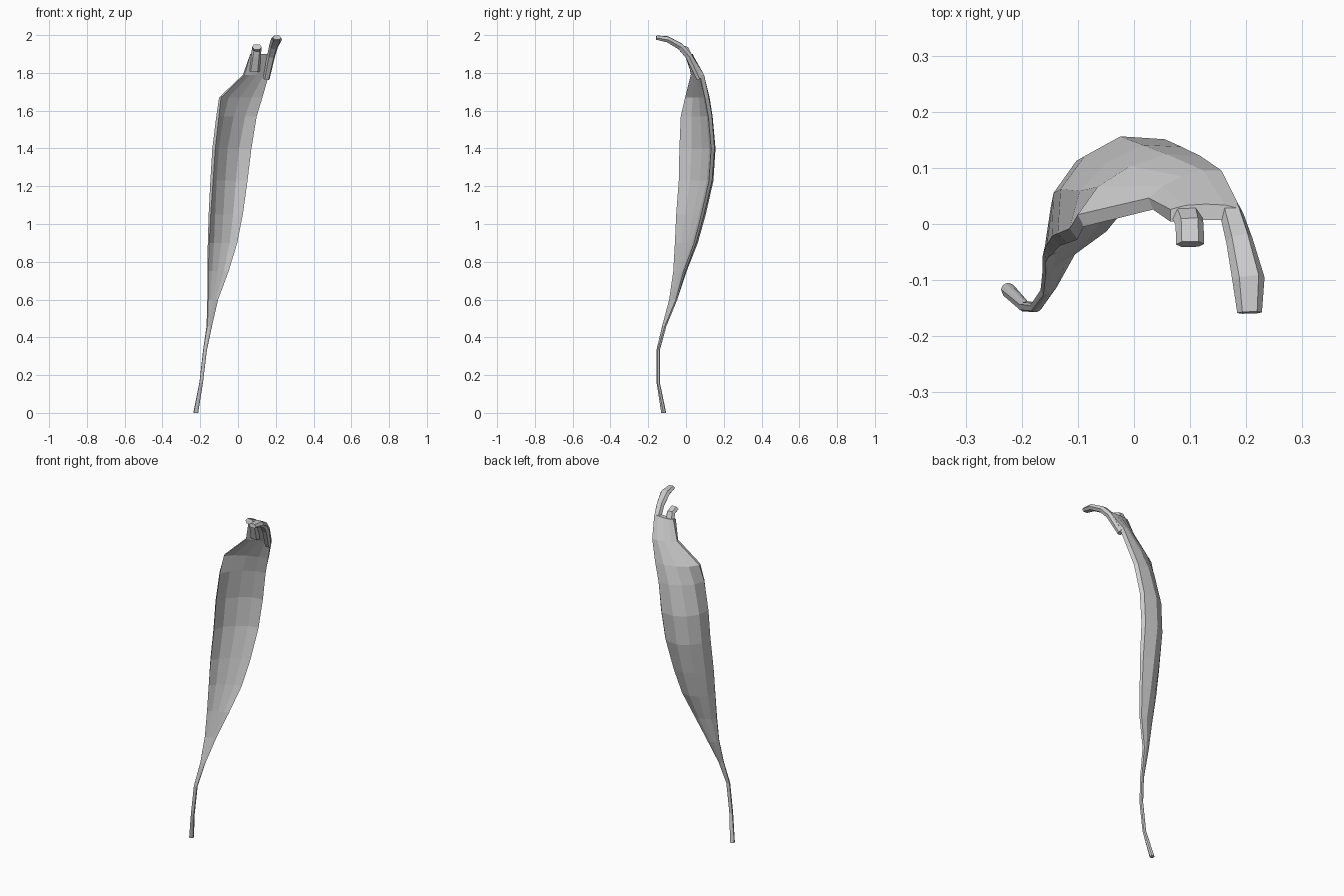
import bpy, bmesh
from mathutils import Vector


def loft(name, rings):
    bm = bmesh.new()
    loops = [[bm.verts.new(p) for p in ring] for ring in rings]
    n = len(loops[0])
    for a, b in zip(loops, loops[1:]):
        for i in range(n):
            j = (i + 1) % n
            bm.faces.new((a[i], a[j], b[j], b[i]))
    bm.faces.new(loops[0])
    bm.faces.new(loops[-1])
    bmesh.ops.recalc_face_normals(bm, faces=bm.faces)
    mesh = bpy.data.meshes.new(name)
    bm.to_mesh(mesh)
    bm.free()
    obj = bpy.data.objects.new(name, mesh)
    bpy.context.collection.objects.link(obj)
    return obj


def crescent(z, ax, ay, bx, by, back, front, lip):
    """Section from the left lip to the right lip, bowed towards the back."""
    a, b = Vector((ax, ay, z)), Vector((bx, by, z))
    d = (b - a).normalized()
    out = Vector((-d.y, d.x, 0))
    steps = (0, 0.22, 0.5, 0.78, 1)
    bow = (0, 0.78, 1, 0.78, 0)
    outer = [a.lerp(b, t) + out * (lip / 2 + (back - lip / 2) * h) for t, h in zip(steps, bow)]
    inner = [a.lerp(b, t) + out * (-lip / 2 + (front + lip / 2) * h) for t, h in zip(steps, bow)]
    return outer + inner[::-1]


def strap(name, path):
    """Six-sided flat tendon; each path entry is x, y, z, width, thickness."""
    pts = [Vector(p[:3]) for p in path]
    rings = []
    for i, (x, y, z, w, t) in enumerate(path):
        d = (pts[min(i + 1, len(pts) - 1)] - pts[max(i - 1, 0)]).normalized()
        side = d.cross(Vector((0, 1, 1))).normalized()
        up = d.cross(side)
        rings.append([pts[i] + side * u * w / 2 + up * v * t / 2 for u, v in
                      ((-1, 0), (-.6, 1), (.6, 1), (1, 0), (.6, -1), (-.6, -1))])
    return loft(name, rings)


# Muscle belly with the lower tendon: z, left lip, right lip, back bow, front bow, lip thickness
sections = [
    (0.00, -0.235, -0.122, -0.213, -0.114, 0.013, -0.013, 0.012),
    (0.16, -0.204, -0.148, -0.186, -0.146, 0.009, -0.009, 0.010),
    (0.33, -0.184, -0.150, -0.166, -0.146, 0.009, -0.009, 0.010),
    (0.46, -0.164, -0.122, -0.140, -0.108, 0.009, -0.008, 0.010),
    (0.60, -0.160, -0.085, -0.108, -0.050, 0.016, -0.004, 0.010),
    (0.75, -0.160, -0.062, -0.052, -0.008, 0.032, 0.002, 0.012),
    (0.90, -0.156, -0.053, -0.008, 0.048, 0.055, 0.010, 0.014),
    (1.05, -0.150, -0.045, 0.020, 0.088, 0.072, 0.020, 0.018),
    (1.23, -0.139, -0.030, 0.043, 0.130, 0.083, 0.030, 0.022),
    (1.40, -0.128, -0.026, 0.063, 0.142, 0.084, 0.034, 0.024),
    (1.57, -0.108, -0.018, 0.092, 0.128, 0.068, 0.026, 0.024),
    (1.67, -0.095, 0.006, 0.124, 0.110, 0.050, 0.012, 0.024),
    (1.79, 0.030, 0.036, 0.160, 0.085, 0.026, -0.010, 0.022),
    (1.90, 0.065, 0.015, 0.190, 0.016, 0.020, -0.008, 0.022),
]
loft("muscle_belly", [crescent(*s) for s in sections])

# Short upper tendon, bending forward
strap("short_upper_tendon", [
    (0.085, 0.040, 1.81, 0.060, 0.030),
    (0.094, 0.014, 1.89, 0.054, 0.034),
    (0.099, 0.000, 1.925, 0.050, 0.030),
    (0.100, -0.036, 1.938, 0.050, 0.028),
])

# Long upper tendon, hooking further forward
strap("long_upper_tendon", [
    (0.150, 0.070, 1.77, 0.035, 0.030),
    (0.175, 0.014, 1.89, 0.042, 0.036),
    (0.188, -0.030, 1.94, 0.048, 0.034),
    (0.204, -0.098, 1.978, 0.058, 0.030),
    (0.206, -0.158, 1.987, 0.044, 0.022),
])
